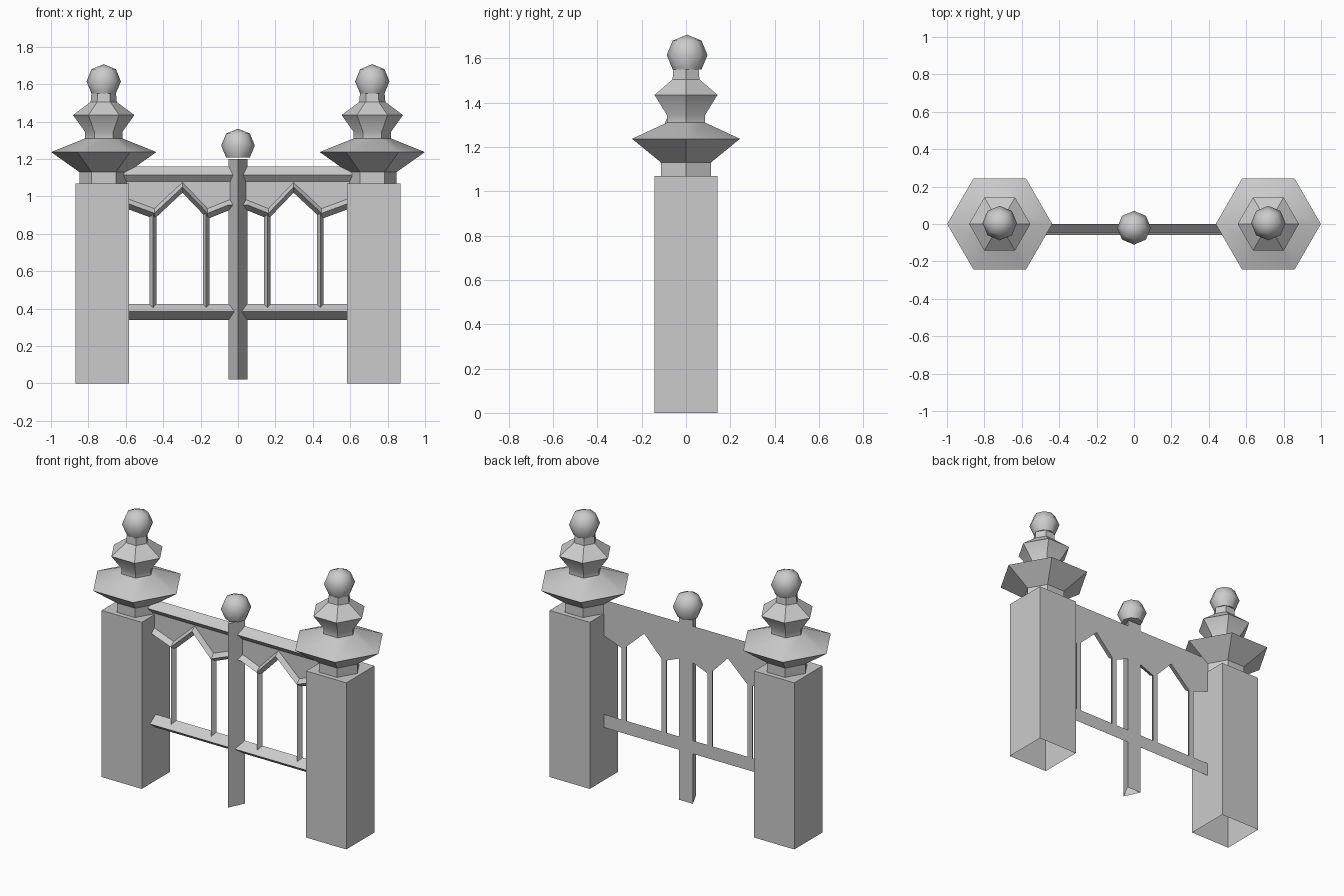
import bpy, bmesh, math

if "Cube" in bpy.data.objects:
    bpy.data.objects.remove(bpy.data.objects["Cube"], do_unlink=True)

stone = bpy.data.materials.new("stone grey")
stone.use_nodes = True
GREY = (0.6, 0.6, 0.6, 1)
stone.diffuse_color = GREY
stone.node_tree.nodes["Principled BSDF"].inputs["Base Color"].default_value = GREY


def finish(name, bm, smooth=None):
    """Turn a bmesh into a named object."""
    bmesh.ops.recalc_face_normals(bm, faces=bm.faces)
    mesh = bpy.data.meshes.new(name)
    bm.to_mesh(mesh)
    bm.free()
    mesh.materials.append(stone)
    obj = bpy.data.objects.new(name, mesh)
    bpy.context.collection.objects.link(obj)
    if smooth:
        bpy.ops.object.select_all(action="DESELECT")
        obj.select_set(True)
        bpy.context.view_layer.objects.active = obj
        bpy.ops.object.shade_smooth_by_angle(angle=math.radians(smooth))
    return obj


def loft(name, sections, cap_start=True, cap_end=True, smooth=None):
    """Bridge a list of closed sections that share a point count."""
    bm = bmesh.new()
    rings = [[bm.verts.new(p) for p in s] for s in sections]
    for a, b in zip(rings, rings[1:]):
        for i in range(len(a)):
            j = (i + 1) % len(a)
            bm.faces.new((a[i], a[j], b[j], b[i]))
    if cap_start:
        bm.faces.new(rings[0])
    if cap_end:
        bm.faces.new(rings[-1])
    return finish(name, bm, smooth)


def prism(name, outline, z0, z1, cap_start=False):
    return loft(name, [[(x, y, z) for x, y in outline] for z in (z0, z1)], cap_start)


def ball(name, x, y, z, radius):
    """Faceted ball with its lower tip cut flat."""
    bm = bmesh.new()
    bmesh.ops.create_uvsphere(bm, u_segments=8, v_segments=4, radius=radius)
    low = min(bm.verts, key=lambda v: v.co.z)
    low.co.z = -radius * math.sin(math.pi / 4)
    bmesh.ops.translate(bm, verts=bm.verts, vec=(x, y, z))
    return finish(name, bm, 50)


# Pillars with hexagonal turned caps and ball finials
CAP = [(0.13, 1.07), (0.13, 1.13), (0.281, 1.237), (0.10, 1.31), (0.10, 1.345),
       (0.164, 1.435), (0.07, 1.505), (0.066, 1.55)]
for side, label in ((-1, "right"), (1, "left")):
    cx, h = side * 0.727, 0.143
    prism(label + "_pillar", [(cx - h, -h), (cx + h, -h), (cx + h, h), (cx - h, h)], 0, 1.07)
    hexagon = [(math.cos(a * math.pi / 3), math.sin(a * math.pi / 3)) for a in range(6)]
    loft(label + "_cap", [[(side * 0.718 + r * c, r * s, z) for c, s in hexagon]
                          for r, z in CAP], smooth=35)
    ball(label + "_finial", side * 0.718, 0.005, 1.615, 0.092)

# Pointed-arch header: moulded lower edge, thin panel and sloped top rail
half_edge = [(0.05, 0.925), (0.163, 0.88), (0.297, 1.02), (0.447, 0.88), (0.61, 0.94)]
edge = [(-x, z) for x, z in reversed(half_edge)] + half_edge
loft("arched_header", [[(x, 0, z), (x, -0.045, z + 0.03), (x, -0.015, z + 0.055),
                        (x, -0.015, 1.08), (x, -0.045, 1.115), (x, 0, 1.16)]
                       for x, z in edge])

# Lower rail
loft("lower_rail", [[(x, 0, 0.34), (x, -0.06, 0.385), (x, 0, 0.425)]
                    for x in (-0.595, 0.595)])

# Balusters with a front ridge
for i, x in enumerate((-0.455, -0.17, 0.157, 0.44)):
    prism("baluster_%d" % (i + 1), [(x - 0.018, 0), (x, -0.03), (x + 0.018, 0)], 0.4, 0.91)

# Centre post, ridged at the front, with its ball
prism("centre_post", [(-0.05, 0.002), (0, -0.1), (0.05, 0.002)], 0.02, 1.2)
ball("post_finial", 0, -0.02, 1.272, 0.09)
